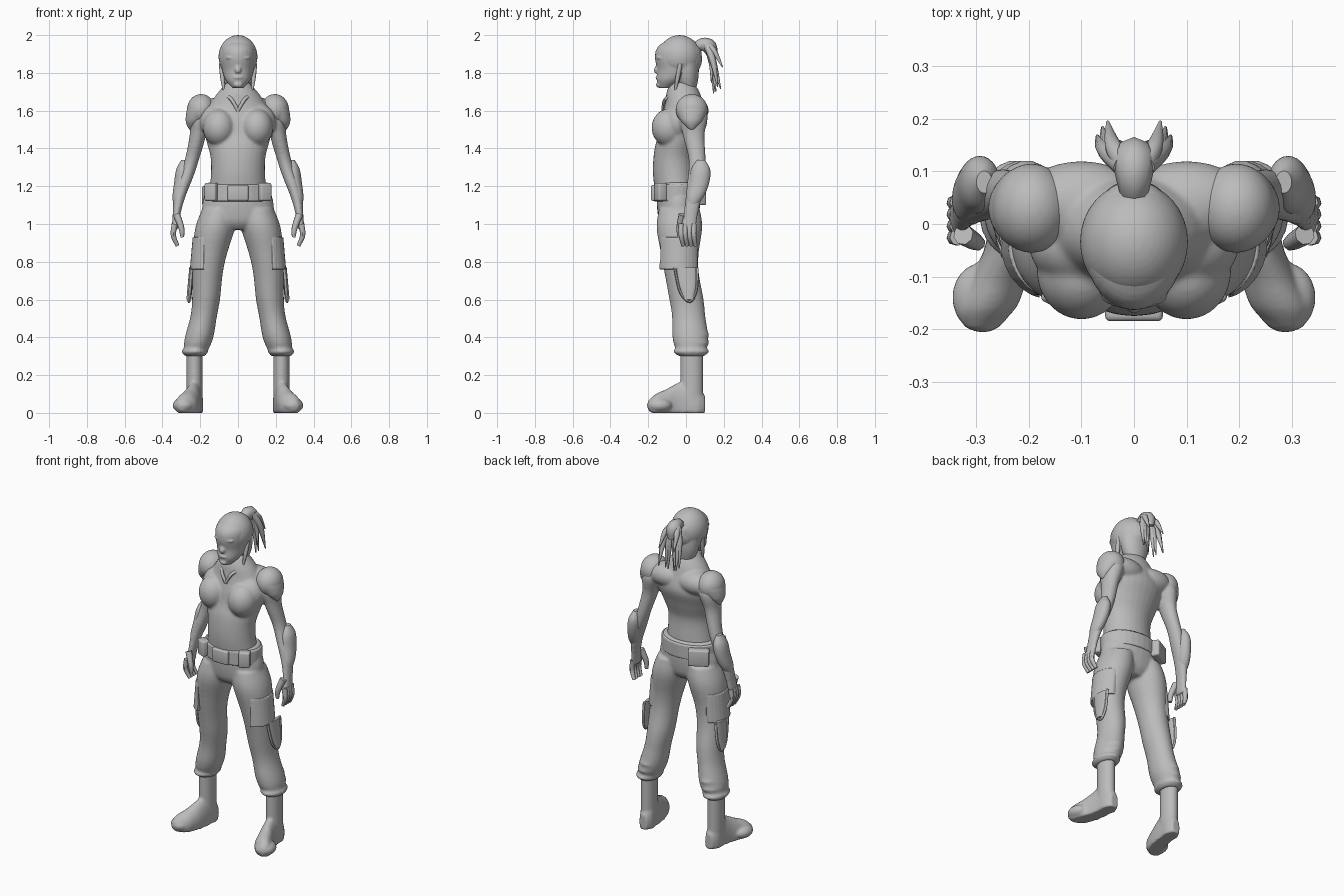
import bpy
import bmesh
import math
import random
from mathutils import Matrix, Vector

cube = bpy.data.objects.get("Cube")
if cube:
    bpy.data.objects.remove(cube)

# One plain clay colour for the whole figure
grey = (.5, .5, .5, 1)
clay = bpy.data.materials.new("clay_grey")
clay.use_nodes = True
clay.diffuse_color = grey
clay.node_tree.nodes["Principled BSDF"].inputs["Base Color"].default_value = grey


def sample(points, t):
    """Smooth value at fraction t along evenly spaced points or numbers."""
    last = len(points) - 1
    if last == 0:
        return points[0]
    i = min(int(t * last), last - 1)
    f = t * last - i
    before, here, there, after = (points[min(max(i + k, 0), last)] for k in range(-1, 3))
    slope_here = (there - before) * .5
    slope_there = (after - here) * .5
    step = there - here
    bend = step * 3 - slope_here * 2 - slope_there
    twist = slope_here + slope_there - step * 2
    return here + slope_here * f + bend * f ** 2 + twist * f ** 3


def skin(bm, path, widths, ratios, along="z", sides=28, stations=30):
    """Skin oval sections along a path; depth is width times ratio."""
    path = [Vector(point) for point in path]
    loops = []
    for station in range(stations + 1):
        t = station / stations
        centre = sample(path, t)
        width = sample(widths, t)
        depth = width * sample(ratios, t)
        loop = []
        for k in range(sides):
            angle = math.tau * k / sides
            across, deep = width * math.cos(angle), depth * math.sin(angle)
            if along == "z":
                spot = centre + Vector((across, deep, 0))
            else:
                spot = centre + Vector((across, 0, deep))
                spot.z = max(spot.z, 0)
            loop.append(bm.verts.new(spot))
        loops.append(loop)
    for low, high in zip(loops, loops[1:]):
        for k in range(sides):
            n = (k + 1) % sides
            bm.faces.new((low[k], low[n], high[n], high[k]))
    bm.faces.new(reversed(loops[0]))
    bm.faces.new(loops[-1])
    bmesh.ops.recalc_face_normals(bm, faces=bm.faces)


def ball(bm, spot, size):
    matrix = Matrix.Translation(spot) @ Matrix.Diagonal((*size, 1))
    bmesh.ops.create_uvsphere(bm, u_segments=32, v_segments=20, radius=1, matrix=matrix)


def cut(bm, spot, normal):
    """Remove everything on the normal side and close the hole."""
    geom = bm.verts[:] + bm.edges[:] + bm.faces[:]
    found = bmesh.ops.bisect_plane(bm, geom=geom, plane_co=spot, plane_no=normal, clear_outer=True)
    edges = [item for item in found["geom_cut"] if isinstance(item, bmesh.types.BMEdge)]
    bmesh.ops.edgeloop_fill(bm, edges=edges)


def finish(bm, name, mirror=False, fuse=None, soften=3):
    """Turn the mesh into an object, mirrored and fused into one skin on request."""
    mesh = bpy.data.meshes.new(name)
    bm.to_mesh(mesh)
    bm.free()
    mesh.materials.append(clay)
    obj = bpy.data.objects.new(name, mesh)
    bpy.context.collection.objects.link(obj)
    if mirror:
        obj.modifiers.new("mirror", "MIRROR").use_mirror_merge = False
    if fuse:
        remesh = obj.modifiers.new("fuse", "REMESH")
        remesh.mode = "VOXEL"
        remesh.voxel_size = fuse
        remesh.use_smooth_shade = True
        obj.modifiers.new("soften", "SMOOTH").iterations = soften
    bpy.ops.object.select_all(action="DESELECT")
    bpy.context.view_layer.objects.active = obj
    obj.select_set(True)
    bpy.ops.object.shade_smooth_by_angle(angle=math.radians(45))


def strand(name, path, radii, mirror=True, stations=12):
    """Tapered round strand through a few points."""
    path = [Vector(point) for point in path]
    curve = bpy.data.curves.new(name, "CURVE")
    curve.dimensions = "3D"
    curve.bevel_depth = 1
    curve.bevel_resolution = 2
    curve.use_fill_caps = True
    line = curve.splines.new("POLY")
    line.points.add(stations)
    for k, point in enumerate(line.points):
        point.co = (*sample(path, k / stations), 1)
        point.radius = sample(radii, k / stations)
    guide = bpy.data.objects.new(name + "_guide", curve)
    bpy.context.collection.objects.link(guide)
    depsgraph = bpy.context.evaluated_depsgraph_get()
    mesh = bpy.data.meshes.new_from_object(guide.evaluated_get(depsgraph))
    bm = bmesh.new()
    bm.from_mesh(mesh)
    bpy.data.objects.remove(guide)
    bpy.data.meshes.remove(mesh)
    finish(bm, name, mirror)


def box(name, spot, size, turn=0, mirror=False):
    bm = bmesh.new()
    matrix = Matrix.Translation(spot) @ Matrix.Rotation(turn, 4, "Z") @ Matrix.Diagonal((*size, 1))
    bmesh.ops.create_cube(bm, size=1, matrix=matrix)
    bmesh.ops.bevel(bm, geom=bm.edges[:], offset=.01, segments=3, profile=.5, affect="EDGES")
    finish(bm, name, mirror)


# Upper body: torso, arms, shoulders, chest and bust fused into one skin
bm = bmesh.new()
skin(bm, [(0, -.05, 1.15), (0, -.06, 1.35), (0, -.01, 1.55), (0, -.02, 1.75)],
     [.16, .145, .145, .17, .19, .13, .06], [.7, .8, .75, .65, .7, 1])
skin(bm, [(.18, .04, 1.65), (.21, .04, 1.48), (.25, .06, 1.32), (.31, .04, 1.14), (.335, .01, .97)],
     [.03, .06, .045, .04, .037, .037, .03, .02, .018], [1.2, 1.3, 1.2, 1.4, 2.4])
ball(bm, (.1, .04, 1.6), (.12, .08, .07))
ball(bm, (.1, -.04, 1.54), (.1, .08, .1))
ball(bm, (.1, -.09, 1.51), (.085, .092, .1))
finish(bm, "upper_body", mirror=True, fuse=.008, soften=5)

# Fingers and thumbs
for i in range(4):
    y = .022 * i - .025
    strand("finger", [(.335, y, 1), (.342, y, .94), (.32, y + .01, .885)], [.016, .014, .01])
strand("thumb", [(.325, -.02, 1.05), (.3, -.035, .98), (.295, -.035, .93)], [.02, .016, .01])

# Shoulder pads with a pointed lower edge
bm = bmesh.new()
ball(bm, (.195, .03, 1.605), (.075, .085, .083))
skin(bm, [(.205, .03, 1.6), (.25, .03, 1.5)], [.068, .05, .01], [1.2])
finish(bm, "shoulder_pad", mirror=True, fuse=.006)

# Forearm guards
bm = bmesh.new()
skin(bm, [(.285, .08, 1.34), (.3, .07, 1.22), (.325, .03, 1.09)], [.015, .036, .038, .033, .015], [1.4])
finish(bm, "forearm_guard", mirror=True)

# Trousers: hips, legs and bunched cuffs
bm = bmesh.new()
skin(bm, [(0, -.04, .97), (0, -.04, 1.22)], [.1, .18, .19, .175, .165], [.7, .58, .6, .65, .7])
skin(bm, [(.1, -.035, 1.08), (.155, -.03, .8), (.175, .01, .55), (.23, .03, .3)],
     [.09, .105, .09, .08, .075, .07, .075, .055], [1.2, 1.1, 1.25, 1.25])
for i in range(3):
    ball(bm, (.228 - .012 * i, .028, .325 + .045 * i), (.07, .095, .028))
finish(bm, "trousers", mirror=True, fuse=.008, soften=7)

# Thigh pockets wrapping the outer leg
bm = bmesh.new()
skin(bm, [(.155, -.035, .76), (.14, -.035, .93)], [.1], [1.1])
cut(bm, (.18, 0, 0), (-1, 0, 0))
cut(bm, (0, .06, 0), (0, 1, 0))
finish(bm, "thigh_pocket", mirror=True, fuse=.005)

# Hanging flaps edged by a rounded strap
bm = bmesh.new()
skin(bm, [(.245, 0, .77), (.26, .015, .6)], [.013], [4, 3.5, 2])
finish(bm, "hanging_flap", mirror=True)
strand("flap_strap", [(.245, -.06, .77), (.255, -.03, .64), (.26, .02, .59), (.255, .055, .65),
                      (.245, .06, .77)], [.008], stations=20)

# Boots: ankle shaft and a flat-soled foot turned outward, with a round toe
bm = bmesh.new()
skin(bm, [(.23, .03, .06), (.23, .03, .33)], [.043], [1.4])
skin(bm, [(.225, .1, .04), (.24, -.05, .04), (.295, -.2, .04)],
     [.025, .043, .043, .046, .053, .054, .025], [2, 2.8, 3.2, 2.5, 1.6, 1.1, 1], along="y")
ball(bm, (.288, -.14, .04), (.058, .067, .04))
finish(bm, "boot", mirror=True, fuse=.007)

# Belt, buckle and pouches
bm = bmesh.new()
skin(bm, [(0, -.045, 1.12), (0, -.045, 1.21)], [.178], [.72])
finish(bm, "belt", fuse=.006)
box("buckle", (0, -.17, 1.165), (.11, .03, .085))
box("front_pouch", (.14, -.135, 1.17), (.065, .05, .095), turn=.45, mirror=True)
box("hip_pouch", (-.13, .06, 1.15), (.12, .05, .1), turn=.5)

# Collar folded round the open neck
strand("collar", [(0, -.12, 1.6), (.035, -.11, 1.66), (.07, -.04, 1.69), (.05, .03, 1.7), (0, .05, 1.7)],
       [.009, .014])

# Head with nose, brow, lips and chin
bm = bmesh.new()
skin(bm, [(0, -.11, 1.72), (0, -.045, 1.81), (0, -.04, 1.9), (0, -.04, 1.99)],
     [.03, .07, .087, .095, .085, .02], [1.1, 1.3, 1.3, 1.2])
skin(bm, [(0, -.155, 1.8), (0, -.145, 1.86)], [.012, .018, .01, .008], [1])
ball(bm, (0, -.136, 1.88), (.065, .026, .014))
ball(bm, (0, -.15, 1.775), (.026, .011, .009))
ball(bm, (0, -.145, 1.737), (.024, .014, .015))
finish(bm, "head", mirror=True, fuse=.005, soften=4)

# Swept-back hair with a slanted hairline
bm = bmesh.new()
ball(bm, (0, -.034, 1.885), (.103, .114, .115))
cut(bm, (0, -.14, 1.9), (0, -1, -.7))
skin(bm, [(0, .01, 1.72), (0, 0, 1.86)], [.06, .083, .09], [.75])
finish(bm, "hair", fuse=.006)
strand("side_lock", [(.09, -.03, 1.85), (.082, -.045, 1.77), (.074, -.06, 1.69)], [.012, .012, .003])

# Ponytail: tied root and a fan of tapering locks
strand("ponytail_root", [(0, .04, 1.925), (0, .085, 1.95), (0, .125, 1.935), (0, .14, 1.88)],
       [.022, .034, .04, .022], mirror=False)
random.seed(4)
for i in range(6):
    side, back, drop = .02 + .01 * i, random.uniform(.13, .2), random.uniform(1.67, 1.87)
    strand("ponytail_lock", [(side * .3, .11, 1.95), (side * .8, .1 + back * .25, drop * .5 + 1),
                             (side, back, drop)], [.02, .016, .003])
